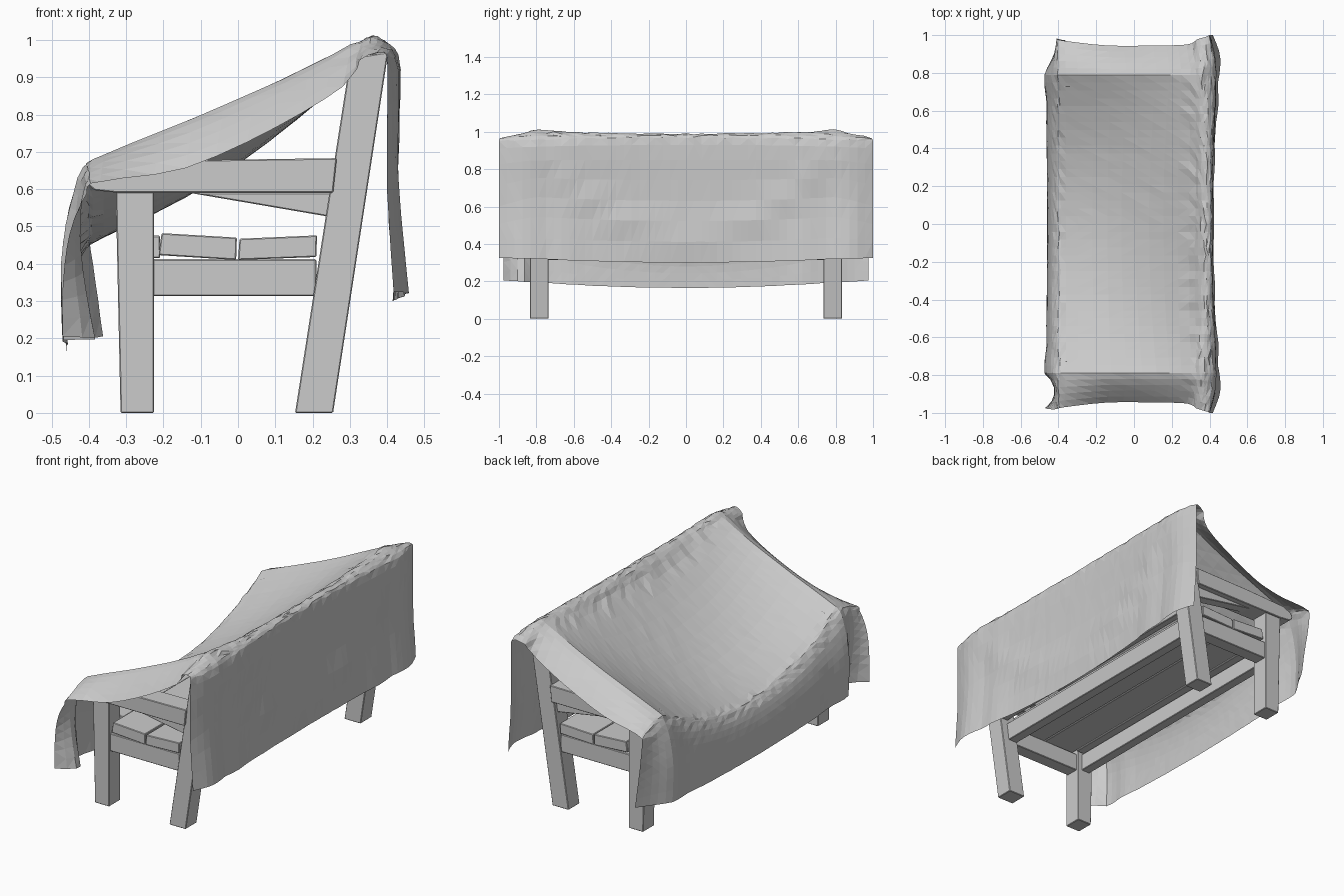
import bpy, bmesh, math, random
from mathutils import Vector

if "Cube" in bpy.data.objects:
    bpy.data.objects.remove(bpy.data.objects["Cube"])

random.seed(4)


def link(name, bm):
    bmesh.ops.recalc_face_normals(bm, faces=bm.faces)
    me = bpy.data.meshes.new(name)
    bm.to_mesh(me)
    bm.free()
    ob = bpy.data.objects.new(name, me)
    bpy.context.collection.objects.link(ob)
    return ob


def beam(name, pts, y0, y1, bevel=0.003):
    """Extrude an xz outline from y0 to y1."""
    bm = bmesh.new()
    f = bm.faces.new([bm.verts.new((x, y0, z)) for x, z in pts])
    ext = bmesh.ops.extrude_face_region(bm, geom=[f])
    vs = [v for v in ext["geom"] if isinstance(v, bmesh.types.BMVert)]
    bmesh.ops.translate(bm, verts=vs, vec=(0, y1 - y0, 0))
    ob = link(name, bm)
    m = ob.modifiers.new("edge", "BEVEL")
    m.width, m.segments = bevel, 1
    return ob


def box(x0, x1, z0, z1):
    return [(x0, z0), (x1, z0), (x1, z1), (x0, z1)]


# End frames: legs, armrest, brace and side rail, one per end
for side, s in (("left", -1), ("right", 1)):
    def span(a, b):
        return sorted((s * a, s * b))
    beam(f"front_leg_{side}", [(-0.315, 0), (-0.225, 0), (-0.225, 0.6), (-0.328, 0.6)], *span(0.735, 0.835))
    beam(f"back_leg_{side}", [(0.153, 0), (0.255, 0), (0.403, 0.968), (0.335, 0.957), (0.298, 0.93)],
         *span(0.735, 0.835))
    beam(f"armrest_{side}", [(-0.385, 0.597), (-0.32, 0.59), (0.255, 0.59), (0.265, 0.683),
                             (-0.1, 0.678), (-0.34, 0.668), (-0.395, 0.645), (-0.405, 0.615)], *span(0.725, 0.845))
    beam(f"arm_brace_{side}", [(-0.13, 0.59), (0.25, 0.525), (0.25, 0.59)], *span(0.755, 0.815))
    beam(f"side_rail_{side}", box(-0.23, 0.21, 0.313, 0.412), *span(0.75, 0.825))

# Long rails under the seat
beam("front_rail", box(-0.305, -0.25, 0.315, 0.412), -0.74, 0.74)
beam("back_rail", [(0.205, 0.315), (0.262, 0.315), (0.275, 0.41), (0.22, 0.41)], -0.74, 0.74)

# Seat boards
beam("seat_slat_front", box(-0.325, -0.209, 0.415, 0.475), -0.73, 0.73)
beam("seat_slat_middle", [(-0.213, 0.423), (-0.005, 0.41), (-0.003, 0.47), (-0.205, 0.482)], -0.83, 0.83)
beam("seat_slat_back", [(0.0, 0.41), (0.21, 0.418), (0.212, 0.476), (0.004, 0.467)], -0.83, 0.83)

# Backrest boards, leaning with the back legs
for i, (z0, z1) in enumerate(((0.43, 0.59), (0.61, 0.77), (0.79, 0.95))):
    lean = lambda z, d: (0.205 + d + 0.151 * z, z)
    beam(f"back_slat_{i + 1}", [lean(z0, 0), lean(z0, 0.04), lean(z1, 0.04), lean(z1, 0)], -0.74, 0.74)

# Draped cloth: xz sections at the middle, over the end frames and at the hem
middle = [(-.46, .165), (-.458, .28), (-.44, .38), (-.41, .44), (-.36, .47), (-.14, .578), (.08, .725),
          (.29, .90), (.355, .975), (.395, .985), (.415, .93), (.408, .63), (.415, .30)]
frame = [(-.462, .195), (-.47, .40), (-.45, .55), (-.412, .655), (-.36, .692), (-.12, .79), (.12, .895),
         (.30, .985), (.36, 1.01), (.405, .985), (.438, .92), (.430, .65), (.458, .32)]
hem = [(-.36, .205), (-.38, .35), (-.40, .48), (-.408, .59), (-.37, .62), (-.14, .657), (.10, .765),
       (.28, .875), (.33, .945), (.39, .967), (.403, .91), (.405, .60), (.425, .325)]
# the hem flares outward at the front of the left end
hem_flared = [(-.468, .205), (-.468, .35), (-.45, .48)] + hem[3:]
hem_y = [.975, .975, .98, .98, .97, .945, .945, .95, .975, .995, 1.0, 1.0, 1.0]
SUB, ROWS = 3, 24


def smooth_path(pts):
    """Catmull-Rom resampling of a list of tuples."""
    p = [Vector(q) for q in pts]
    p = [p[0] * 2 - p[1]] + p + [p[-1] * 2 - p[-2]]
    out = []
    for i in range(1, len(p) - 2):
        for k in range(SUB):
            t = k / SUB
            a, b, c, d = p[i - 1:i + 3]
            out.append(0.5 * (2 * b + (c - a) * t + (2 * a - 5 * b + 4 * c - d) * t * t
                              + (3 * b - a - 3 * c + d) * t ** 3))
    return out + [p[-2]]


C, E = smooth_path(middle), smooth_path(frame)
HEMS = {1: smooth_path(hem), -1: smooth_path(hem_flared)}
HY = [v[0] for v in smooth_path([(y, 0) for y in hem_y])]
n = len(C)
bm = bmesh.new()
grid = []
for j in range(-ROWS, ROWS + 1):
    s = -1 if j < 0 else 1
    r = abs(j) / (ROWS - 5)
    row = []
    for i in range(n):
        front, back = max(0, 1 - i / 9), max(0, 1 - (n - 1 - i) / 9)
        if r <= 1:
            p, y = C[i].lerp(E[i], r ** 2.0), 0.79 * r
        else:
            t = (r - 1) * (ROWS - 5) / 5
            p = E[i].lerp(HEMS[s][i], t ** 1.4)
            y = 0.79 + (HY[i] - 0.79) * t
            if s < 0:
                p.x += 0.075 * front * math.sin(math.pi * t)
        x, z = p
        # hanging sides: upright folds below the frames, swags between them
        x += 0.010 * (front + back) * math.sin(y * 22 + 0.8) * max(0, min(1, (r - 0.6) * 2.5))
        if i > n - 8 and r < 1:
            q = z - 0.45 - 0.42 * r * r
            x += 0.015 * math.exp(-(q / 0.07) ** 2) * (1 - r ** 4)
        # puckers along the front edge and the top ridge
        w = 0.004 if 8 <= i <= 11 or 21 <= i <= 29 else 0.0008
        row.append(bm.verts.new((x + random.uniform(-w, w), s * y, z + random.uniform(-w, w))))
    grid.append(row)
for r0, r1 in zip(grid, grid[1:]):
    for i in range(n - 1):
        bm.faces.new((r0[i], r0[i + 1], r1[i + 1], r1[i]))
bmesh.ops.triangulate(bm, faces=bm.faces)
link("draped_cloth", bm)
